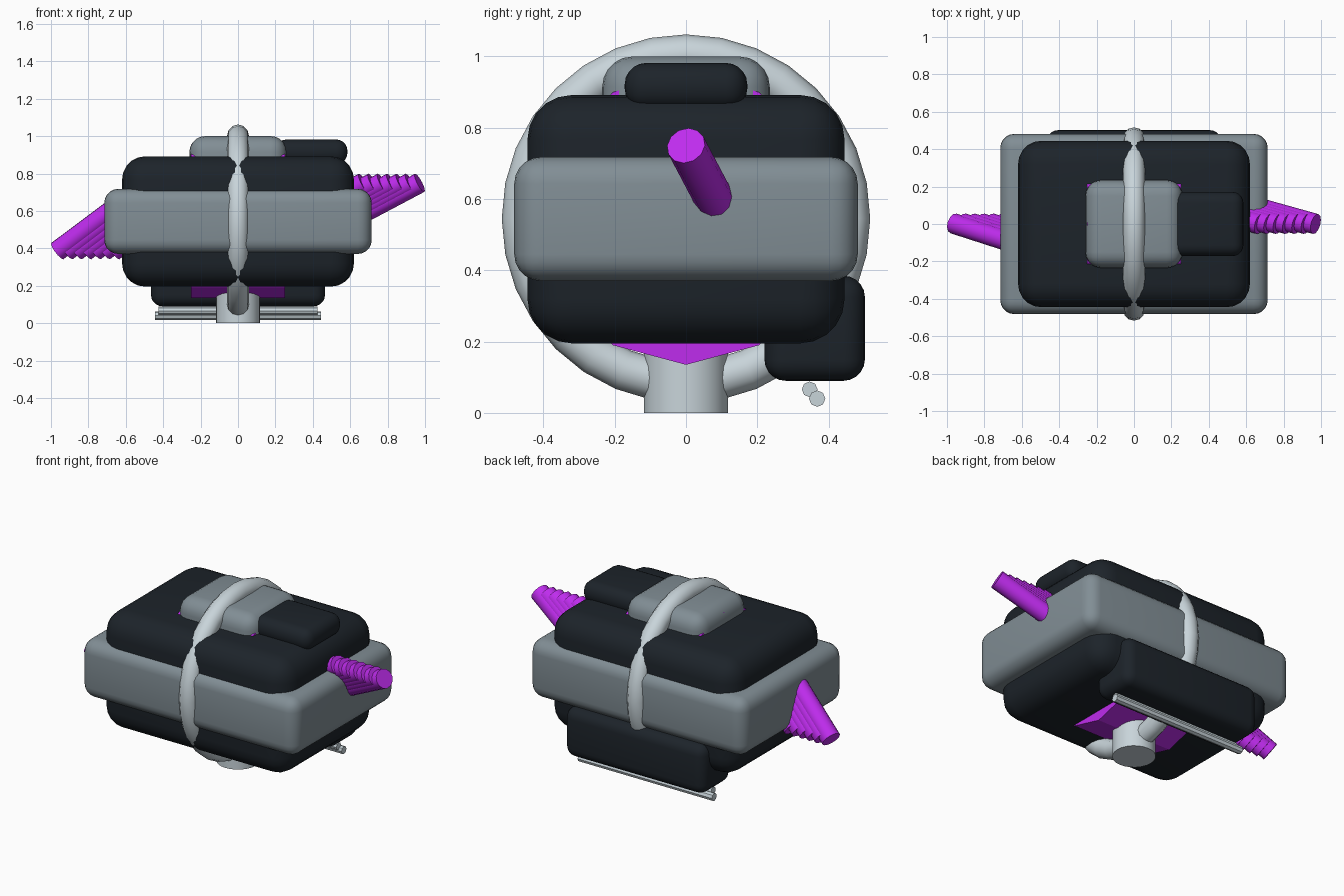
import bpy, math
from mathutils import Vector

if "Cube" in bpy.data.objects:
    bpy.data.objects.remove(bpy.data.objects["Cube"])


def material(name, rgb):
    m = bpy.data.materials.new(name)
    m.diffuse_color = (*rgb, 1)
    m.use_nodes = True
    m.node_tree.nodes["Principled BSDF"].inputs["Base Color"].default_value = m.diffuse_color
    return m


GREY = material("slate_grey", (0.22, 0.27, 0.30))
DARK = material("near_black", (0.012, 0.017, 0.023))
PALE = material("pale_steel", (0.58, 0.66, 0.70))
PURPLE = material("purple", (0.52, 0.025, 0.85))


def finish(name, mat, angle=35):
    ob = bpy.context.object
    ob.name = name
    ob.data.materials.append(mat)
    bpy.ops.object.shade_smooth_by_angle(angle=math.radians(angle))
    return ob


def rounded_box(name, lo, hi, bevel, mat):
    lo, hi = Vector(lo), Vector(hi)
    bpy.ops.mesh.primitive_cube_add(size=1, location=(lo + hi) / 2)
    bpy.context.object.scale = hi - lo
    bpy.ops.object.transform_apply(location=False, rotation=False, scale=True)
    mod = bpy.context.object.modifiers.new("round", 'BEVEL')
    mod.width = bevel
    mod.segments = 5
    bpy.ops.object.modifier_apply(modifier="round")
    return finish(name, mat)


def rod(name, a, b, radius, sides, mat):
    a, b = Vector(a), Vector(b)
    d = b - a
    bpy.ops.mesh.primitive_cylinder_add(
        vertices=sides, radius=radius, depth=d.length, location=(a + b) / 2,
        rotation=d.to_track_quat('Z', 'Y').to_euler())
    return finish(name, mat)


# Main body: dark core with a wider grey belt
rounded_box("body_core", (-0.62, -0.445, 0.195), (0.62, 0.445, 0.892), 0.125, DARK)
rounded_box("body_belt", (-0.715, -0.482, 0.37), (0.715, 0.482, 0.718), 0.075, GREY)

# Top housing and its dark side block
rounded_box("top_housing", (-0.26, -0.235, 0.70), (0.26, 0.235, 1.0), 0.085, GREY)
rounded_box("top_side_block", (0.20, -0.172, 0.85), (0.585, 0.172, 0.982), 0.06, DARK)

# Rear lower box with two rods beneath
rounded_box("rear_box", (-0.465, 0.22, 0.09), (0.465, 0.502, 0.385), 0.06, DARK)
rod("rear_rod_upper", (-0.425, 0.347, 0.066), (0.425, 0.347, 0.066), 0.022, 8, PALE)
rod("rear_rod_lower", (-0.445, 0.368, 0.04), (0.445, 0.368, 0.04), 0.023, 8, PALE)

# Inner twelve-sided drum lying along x, showing at the underside
bpy.ops.mesh.primitive_cylinder_add(vertices=12, radius=0.41, depth=0.5,
                                    location=(0, 0, 0.545),
                                    rotation=(0, math.pi / 2, 0))
finish("inner_drum", PURPLE, 20)

# Ring around the body and the stand
bpy.ops.mesh.primitive_torus_add(major_segments=32, minor_segments=12,
                                 major_radius=0.459, minor_radius=0.058,
                                 location=(0, 0, 0.545),
                                 rotation=(0, math.pi / 2, 0))
finish("body_ring", PALE)
rod("stand", (0, 0, 0), (0, 0, 0.19), 0.118, 24, PALE)

# Side arms: rows of slanted overlapping tubes, stepping inwards
arms = {"right_arm": ((0.971, 0.0, 0.75), (0.86, -0.24, 0.455)),
        "left_arm": ((-0.965, 0.003, 0.386), (-0.775, 0.25, -0.58))}
for name, (end, direction) in arms.items():
    direction = Vector(direction).normalized()
    step = Vector((-0.05 if end[0] > 0 else 0.05, 0, 0))
    for i in range(7):
        tip = Vector(end) + step * i
        rod(f"{name}_tube_{i + 1}", tip - direction * 0.48, tip, 0.055, 12, PURPLE)
